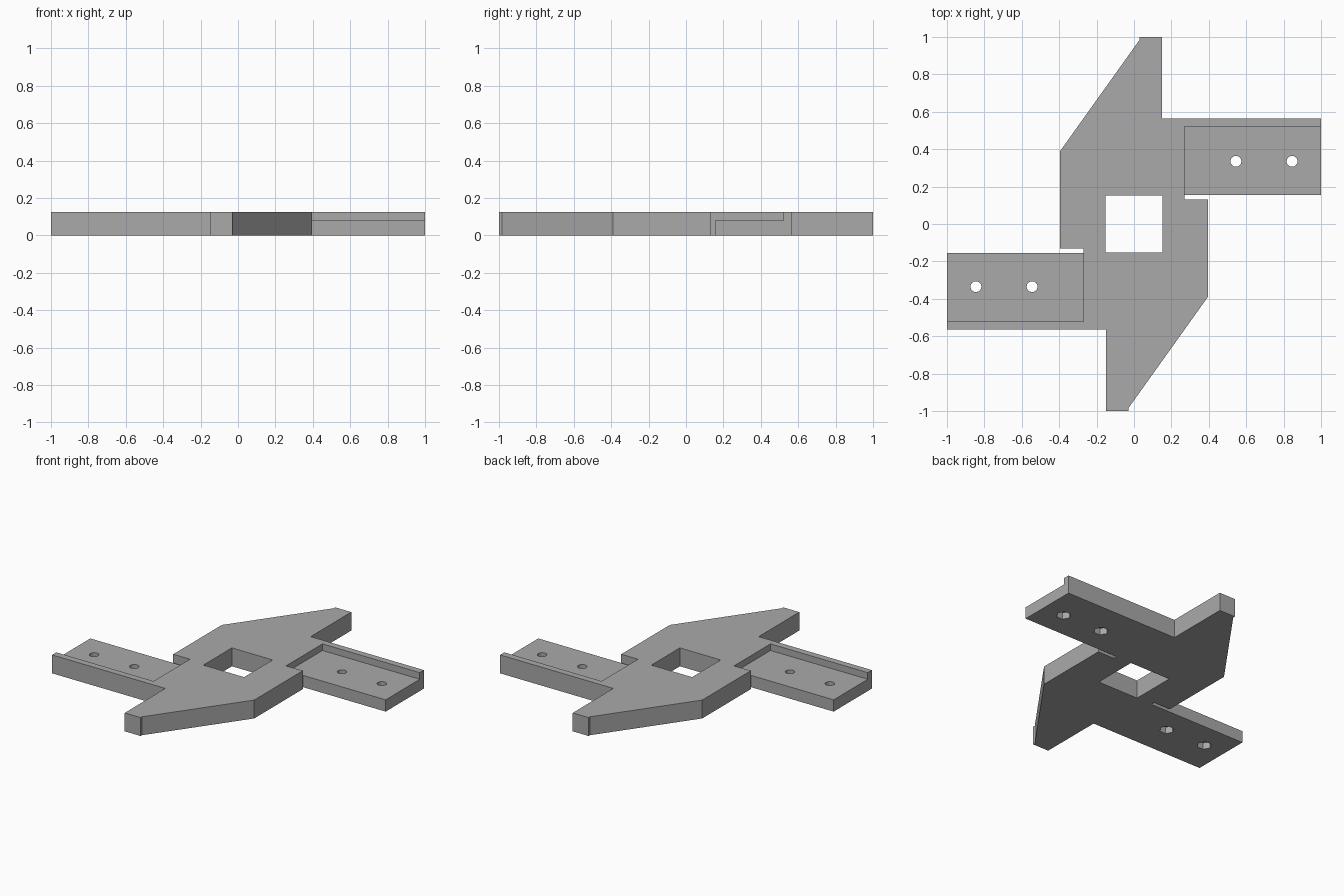
import bpy
import bmesh
from math import pi
from mathutils import Matrix

cube = bpy.data.objects.get("Cube")
if cube:
    bpy.data.objects.remove(cube, do_unlink=True)

THICK = 0.125
SHELF = 0.08
POCKET = 0.045

grey = bpy.data.materials.new("plain grey")
grey.use_nodes = True
grey.diffuse_color = (0.4, 0.4, 0.4, 1)
grey.node_tree.nodes["Principled BSDF"].inputs["Base Color"].default_value = (0.4, 0.4, 0.4, 1)


def make_object(name, bm):
    mesh = bpy.data.meshes.new(name)
    bmesh.ops.recalc_face_normals(bm, faces=bm.faces)
    bm.to_mesh(mesh)
    bm.free()
    mesh.materials.append(grey)
    obj = bpy.data.objects.new(name, mesh)
    bpy.context.collection.objects.link(obj)
    return obj


def add_box(bm, lo, hi):
    size = [b - a for a, b in zip(lo, hi)]
    mid = [(a + b) / 2 for a, b in zip(lo, hi)]
    bmesh.ops.create_cube(bm, size=1, matrix=Matrix.Translation(mid) @ Matrix.Diagonal((*size, 1)))


def add_prism(bm, x, y, z0, z1, radius, sides, turn=0):
    bmesh.ops.create_cone(
        bm, cap_ends=True, segments=sides, radius1=radius, radius2=radius, depth=z1 - z0,
        matrix=Matrix.Translation((x, y, (z0 + z1) / 2)) @ Matrix.Rotation(turn, 4, "Z"))


def cut(target, name, bm):
    cutter = make_object(name, bm)
    cutter.hide_render = True
    mod = target.modifiers.new(name, "BOOLEAN")
    mod.operation = "DIFFERENCE"
    mod.solver = "EXACT"
    mod.object = cutter
    bpy.context.view_layer.objects.active = target
    bpy.ops.object.modifier_apply(modifier=mod.name)
    bpy.data.objects.remove(cutter, do_unlink=True)


# Plate outline: one half, repeated by a half turn
half = [(0.03, 1), (0.15, 1), (0.15, 0.565), (1, 0.565), (1, 0.155),
        (0.27, 0.155), (0.27, 0.13), (0.395, 0.13), (0.395, -0.39), (-0.03 + 0.06, -0.985)]
half[-1] = (-0.03, -0.985)
outline = half + [(-x, -y) for x, y in half]
bm = bmesh.new()
face = bm.faces.new([bm.verts.new((x, y, 0)) for x, y in outline])
top = bmesh.ops.extrude_face_region(bm, geom=[face])["geom"]
bmesh.ops.translate(bm, vec=(0, 0, THICK), verts=[v for v in top if isinstance(v, bmesh.types.BMVert)])
plate = make_object("bracket_plate", bm)

# Square opening in the middle
bm = bmesh.new()
add_box(bm, (-0.153, -0.153, -0.1), (0.153, 0.153, 0.3))
cut(plate, "centre_opening", bm)

# Sunken shelf on each arm, leaving a thin rim
bm = bmesh.new()
for s in (1, -1):
    a, b = (0.27 * s, 0.1 * s), (1.1 * s, 0.52 * s)
    # The shelf stops at the arm edge, so the body beside it stays whole
    a = (a[0], 0.142 * s)
    add_box(bm, (min(a[0], b[0]), min(a[1], b[1]), SHELF),
            (max(a[0], b[0]), max(a[1], b[1]), 0.3))
cut(plate, "arm_shelves", bm)

# Screw holes and, beneath them, six-sided nut pockets
holes = [(s * x, s * 0.335) for s in (1, -1) for x in (0.545, 0.845)]
bm = bmesh.new()
for x, y in holes:
    add_prism(bm, x, y, -0.1, 0.3, 0.029, 24)
cut(plate, "screw_holes", bm)
bm = bmesh.new()
for x, y in holes:
    add_prism(bm, x, y, -0.1, POCKET, 0.046, 6, pi / 6)
cut(plate, "nut_pockets", bm)
